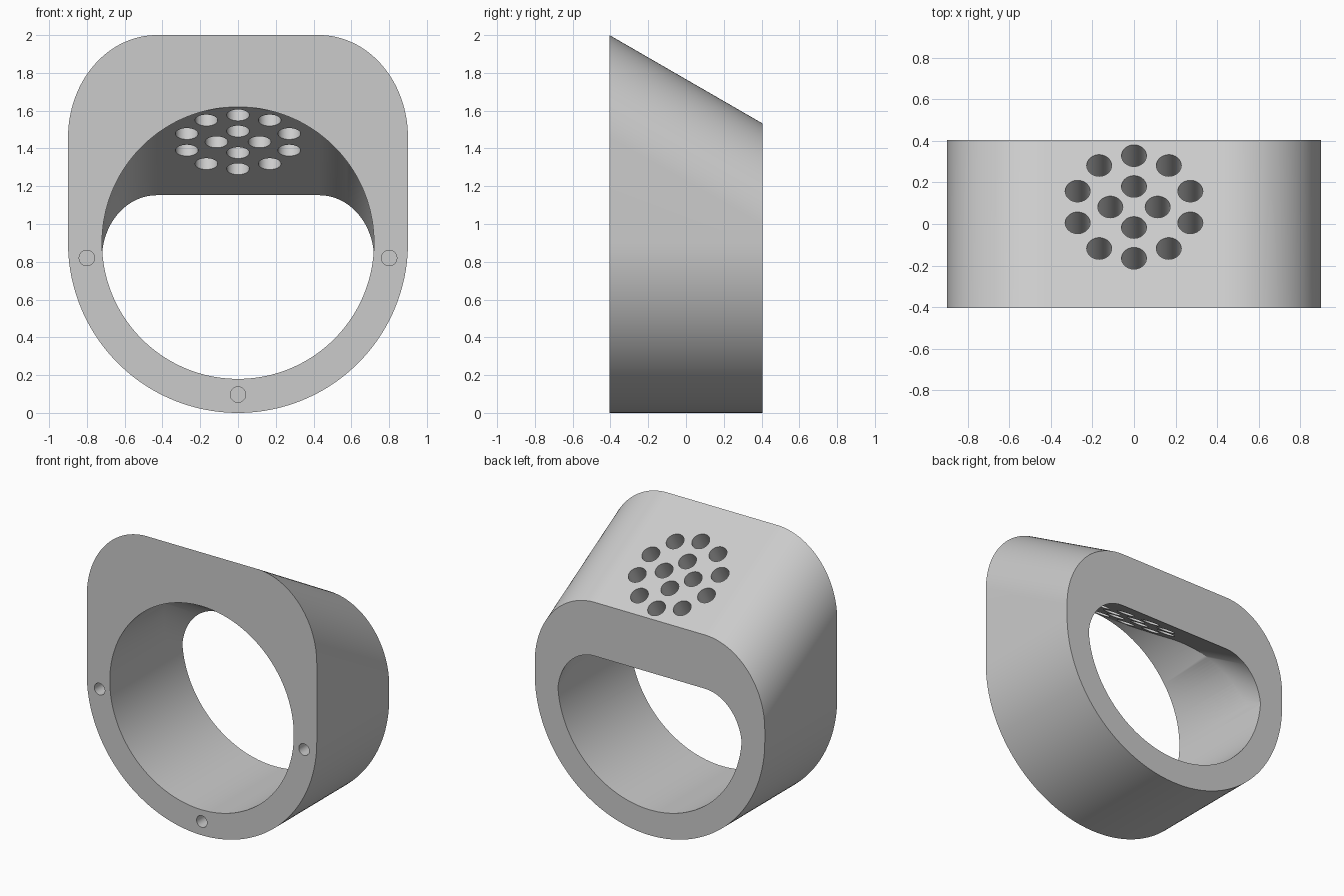
import bpy, bmesh
from math import sin, cos, tan, pi, radians
from mathutils import Matrix, Vector

if "Cube" in bpy.data.objects:
    bpy.data.objects.remove(bpy.data.objects["Cube"])

TILT = radians(30)
HALF = 0.405            # half depth of the ring
AXIS_Z = 0.9            # height of the bore axis
OUTER, BORE = 0.9, 0.72
FLAT = 0.43             # half width of the flat top
BASE_TOP = 2 - HALF * tan(TILT)   # height of the sloped top at y = 0

grey = bpy.data.materials.new("plain_grey")
grey.use_nodes = True
colour = (0.6, 0.6, 0.6, 1)
grey.diffuse_color = colour
grey.node_tree.nodes["Principled BSDF"].inputs["Base Color"].default_value = colour


def make_object(name, bm):
    bmesh.ops.recalc_face_normals(bm, faces=bm.faces)
    mesh = bpy.data.meshes.new(name)
    bm.to_mesh(mesh)
    bm.free()
    mesh.materials.append(grey)
    obj = bpy.data.objects.new(name, mesh)
    bpy.context.collection.objects.link(obj)
    return obj


def section(width, top, y, bottom):
    """Closed outline at depth y: given bottom curve, rounded sloping top."""
    z = top - y * tan(TILT)
    r = width - FLAT
    corner = [(FLAT + r * cos(a), z - (1 - sin(a)) * r / cos(TILT))
              for a in (pi / 2 * i / 32 for i in range(33))]
    pts = corner + [(-x, h) for x, h in reversed(corner)] + bottom
    return [Vector((x, y, h)) for x, h in pts]


def loft(name, width, top, depth, bottom):
    bm = bmesh.new()
    ends = [[bm.verts.new(p) for p in section(width, top, y, bottom)]
            for y in (-depth, depth)]
    n = len(ends[0])
    for i in range(n):
        j = (i + 1) % n
        bm.faces.new((ends[0][i], ends[0][j], ends[1][j], ends[1][i]))
    for end in ends:
        bm.faces.new(end)
    return make_object(name, bm)


def cylinder(bm, radius, length, matrix, sides=48):
    bmesh.ops.create_cone(bm, cap_ends=True, segments=sides, radius1=radius,
                          radius2=radius, depth=length, matrix=matrix)


def boolean(target, cutter, operation):
    mod = target.modifiers.new(operation, "BOOLEAN")
    mod.object, mod.operation, mod.solver = cutter, operation, "EXACT"
    bpy.context.view_layer.objects.active = target
    bpy.ops.object.modifier_apply(modifier=mod.name)
    bpy.data.objects.remove(cutter)


# Outer body: round base, straight sides, sloped and rounded top
arc = [(OUTER * cos(a), AXIS_Z + OUTER * sin(a))
       for a in (pi + pi * i / 96 for i in range(97))]
body = loft("ring_body", OUTER, BASE_TOP, HALF, arc)

# Bore: a cylinder limited by the sloped, rounded ceiling
along_y = Matrix.Rotation(pi / 2, 4, "X")
bm = bmesh.new()
cylinder(bm, BORE, 1.0, Matrix.Translation((0, 0, AXIS_Z)) @ along_y
         @ Matrix.Rotation(pi / 192, 4, "Z"), 192)
bore = make_object("bore_cutter", bm)
ceiling = loft("ceiling_limit", BORE, BASE_TOP - 0.38, 0.6,
               [(-BORE, 0.05), (BORE, 0.05)])
boolean(bore, ceiling, "INTERSECT")
boolean(body, bore, "DIFFERENCE")

# Vent holes: two rings square to the sloped top
bm = bmesh.new()
centre_y = 0.082
frame = (Matrix.Translation((0, centre_y, BASE_TOP - centre_y * tan(TILT)))
         @ Matrix.Rotation(-TILT, 4, "X"))
for count, radius in ((10, 0.285), (4, 0.114)):
    for i in range(count):
        a = pi / 2 + 2 * pi * i / count
        spot = Matrix.Translation((radius * cos(a), radius * sin(a), -0.15))
        cylinder(bm, 0.06, 0.6, frame @ spot)
boolean(body, make_object("vent_cutter", bm), "DIFFERENCE")

# Blind pin holes in the front face
bm = bmesh.new()
for x, z in ((-0.8, 0.82), (0.8, 0.82), (0, 0.097)):
    cylinder(bm, 0.041, 0.2, Matrix.Translation((x, -HALF, z)) @ along_y)
boolean(body, make_object("pin_hole_cutter", bm), "DIFFERENCE")

# Smooth curved walls, sharp rims
bpy.ops.object.select_all(action="DESELECT")
body.select_set(True)
bpy.context.view_layer.objects.active = body
bpy.ops.object.shade_smooth_by_angle(angle=radians(30))
